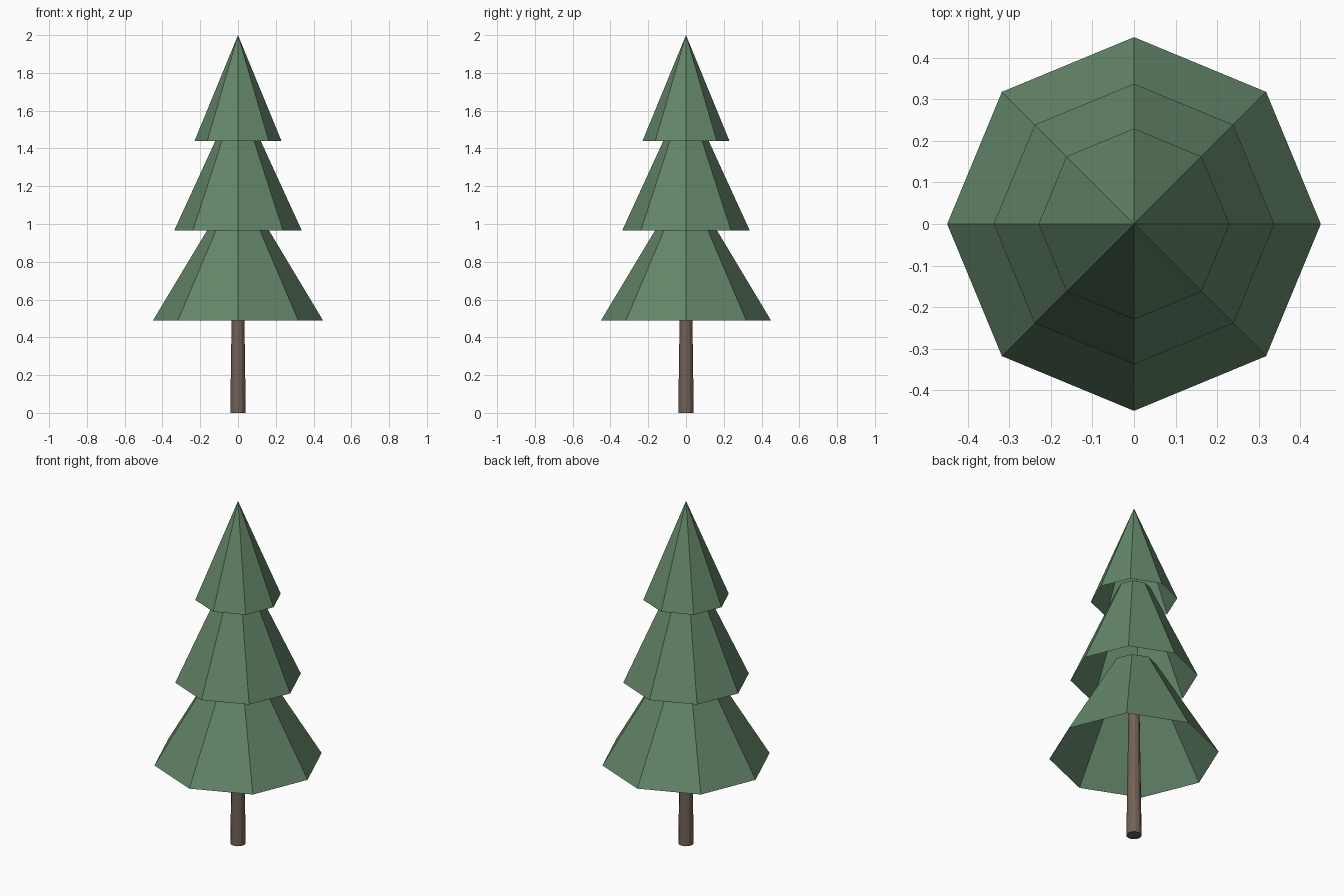
import bpy
import bmesh
from math import cos, sin, tau

cube = bpy.data.objects.get("Cube")
if cube:
    bpy.data.objects.remove(cube, do_unlink=True)


def make_material(name, rgb):
    mat = bpy.data.materials.new(name)
    mat.use_nodes = True
    mat.diffuse_color = (*rgb, 1)
    mat.node_tree.nodes["Principled BSDF"].inputs["Base Color"].default_value = (*rgb, 1)
    return mat


def make_taper(name, mat, sides, z0, r0, z1, r1, base=False):
    """Flat-sided cone or frustum, open unless a base is asked for."""
    bm = bmesh.new()

    def ring(z, r):
        if r == 0:
            return [bm.verts.new((0, 0, z))] * sides
        return [bm.verts.new((r * cos(tau * i / sides), r * sin(tau * i / sides), z))
                for i in range(sides)]

    low, high = ring(z0, r0), ring(z1, r1)
    for i in range(sides):
        j = (i + 1) % sides
        corners = [low[i], low[j], high[j], high[i]]
        bm.faces.new(list(dict.fromkeys(corners)))
    if base:
        bm.faces.new(low[::-1])
    mesh = bpy.data.meshes.new(name)
    bm.to_mesh(mesh)
    bm.free()
    mesh.materials.append(mat)
    obj = bpy.data.objects.new(name, mesh)
    bpy.context.collection.objects.link(obj)
    return obj


green = make_material("needle green", (0.125, 0.235, 0.14))
brown = make_material("bark brown", (0.17, 0.12, 0.093))

# Trunk, running up inside the foliage
make_taper("trunk", brown, 12, 0, 0.041, 1.04, 0.026, base=True)

# Three hollow foliage skirts, each tucked into the one above
make_taper("lower_foliage", green, 8, 0.49, 0.45, 1.04, 0.12)
make_taper("middle_foliage", green, 8, 0.965, 0.338, 1.51, 0.088)
make_taper("top_foliage", green, 8, 1.44, 0.23, 2.0, 0)
